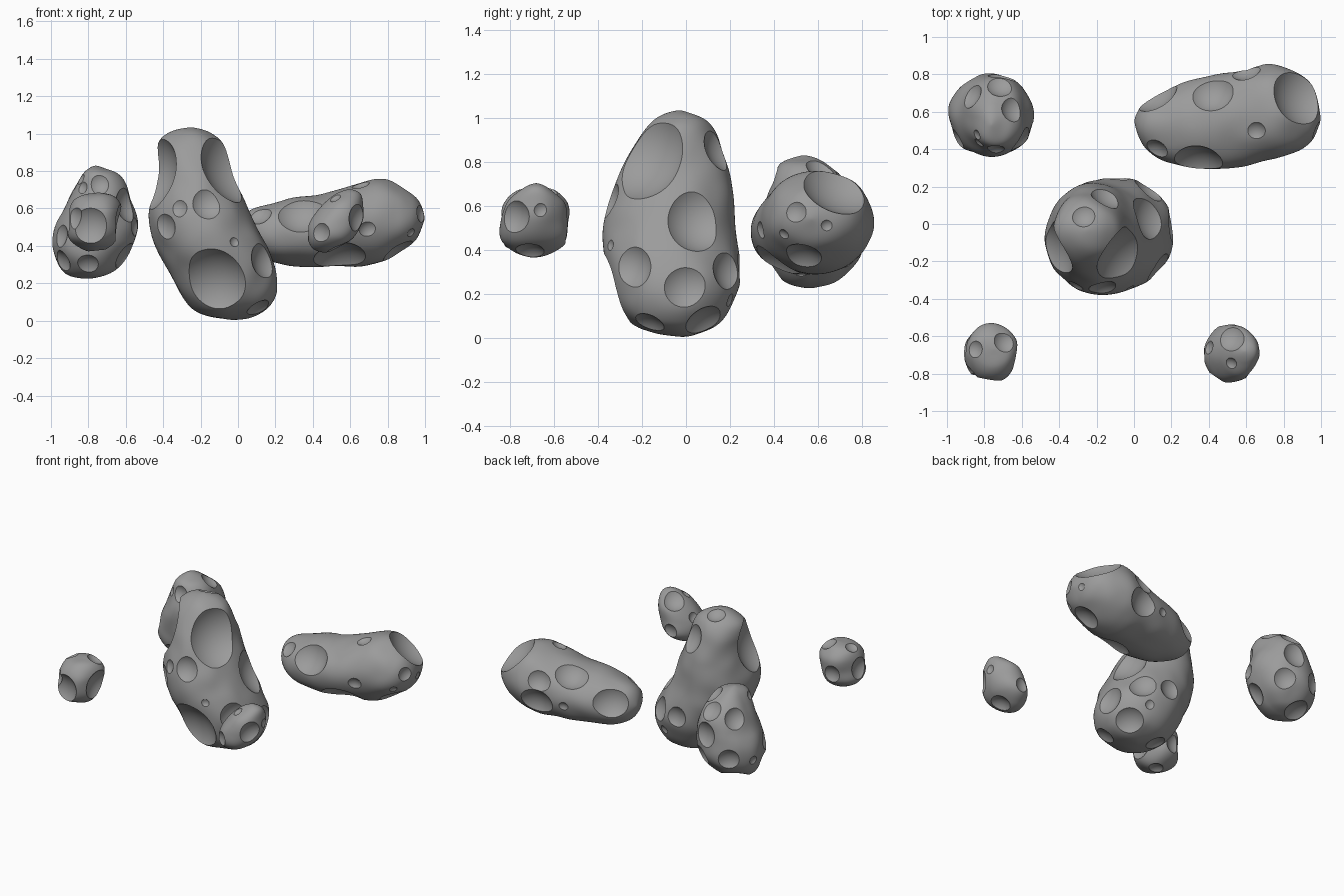
import bpy
import bmesh
import math
from mathutils import Vector, noise
from mathutils.bvhtree import BVHTree

default_cube = bpy.data.objects.get("Cube")
if default_cube:
    bpy.data.objects.remove(default_cube, do_unlink=True)

SEGMENTS, RINGS = 96, 72

# One grey stone for every rock
stone = bpy.data.materials.new("grey_stone")
stone.use_nodes = True
GREY = (.33, .33, .33, 1)
stone.diffuse_color = GREY
shader = next(n for n in stone.node_tree.nodes if n.type == "BSDF_PRINCIPLED")
shader.inputs["Base Color"].default_value = GREY
shader.inputs["Roughness"].default_value = .9


def smooth_sample(stations, s):
    """Spline value of the section bounds at position s along the body."""
    last = len(stations) - 1
    i = min(int(s), last - 1)
    f = s - i
    picks = [stations[min(max(i + k, 0), last)] for k in (-1, 0, 1, 2)]
    return [b + f * (c - a + f * (2 * a - 5 * b + 4 * c - d
                                  + f * (3 * (b - c) + d - a))) / 2
            for a, b, c, d in zip(*picks)]


def build_body(axis, start, end, start_tip, end_tip, sections, bump):
    """Loft elliptical sections (low u, high u, low v, high v) along an axis.
    The sections sit at equal angles of a half circle, so the ends are round."""
    def as_point(t, u, v):
        return Vector((t, u, v)) if axis == "x" else Vector((u, v, t))

    def tip_section(tip):
        return (tip[0], tip[0], tip[1], tip[1])

    stations = [tip_section(start_tip), *sections, tip_section(end_tip)]
    bm = bmesh.new()
    first = bm.verts.new(as_point(start, *start_tip))
    rings = []
    for r in range(1, RINGS):
        angle = math.pi * r / RINGS
        t = start + (end - start) * (1 - math.cos(angle)) / 2
        u0, u1, v0, v1 = smooth_sample(stations, (len(stations) - 1) * r / RINGS)
        ring = []
        for k in range(SEGMENTS):
            a = math.tau * k / SEGMENTS
            ring.append(bm.verts.new(as_point(
                t, (u0 + u1 + (u1 - u0) * math.cos(a)) / 2,
                (v0 + v1 + (v1 - v0) * math.sin(a)) / 2)))
        rings.append(ring)
    last = bm.verts.new(as_point(end, *end_tip))
    for k in range(SEGMENTS):
        n = (k + 1) % SEGMENTS
        bm.faces.new((first, rings[0][n], rings[0][k]))
        bm.faces.new((last, rings[-1][k], rings[-1][n]))
        for low, high in zip(rings, rings[1:]):
            bm.faces.new((low[k], low[n], high[n], high[k]))
    bmesh.ops.recalc_face_normals(bm, faces=bm.faces)
    bm.normal_update()
    # Gentle lumps in the stone
    moves = [v.normal * bump * noise.noise(v.co * 7) for v in bm.verts]
    for vert, move in zip(bm.verts, moves):
        vert.co += move
    bm.normal_update()
    return bm


def aim(side, u, v, middle):
    """Ray start, direction and mid-depth point for a crater seen from a side."""
    far = 3
    if side in ("front", "back"):
        d = Vector((0, 1 if side == "front" else -1, 0))
        mid = Vector((u, middle.y, v))
    elif side in ("right", "left"):
        d = Vector((-1 if side == "right" else 1, 0, 0))
        mid = Vector((middle.x, u, v))
    else:
        d = Vector((0, 0, -1 if side == "top" else 1))
        mid = Vector((u, v, middle.z))
    return mid - d * far, d, mid


def make_rock(name, body, craters, girth, depth=.33):
    """Body with bowl craters (side, u, v, radius) cut out of its surface."""
    bm = build_body(*body)
    tree = BVHTree.FromBMesh(bm)
    middle = sum((v.co for v in bm.verts), Vector()) / len(bm.verts)
    mesh = bpy.data.meshes.new(name)
    bm.to_mesh(mesh)
    bm.free()
    rock = bpy.data.objects.new(name, mesh)
    bpy.context.collection.objects.link(rock)
    cutters = []
    for side, u, v, radius in craters:
        origin, direction, mid = aim(side, u, v, middle)
        point, normal = tree.ray_cast(origin, direction)[:2]
        if point is None:
            point, normal = tree.find_nearest(mid)[:2]
        bowl = depth * radius
        sag = radius ** 2 / (2 * girth)
        ball = (radius ** 2 + bowl ** 2) / (2 * bowl)
        cut_mesh = bpy.data.meshes.new("crater_cutter")
        cut = bmesh.new()
        bmesh.ops.create_icosphere(cut, subdivisions=5, radius=ball)
        cut.to_mesh(cut_mesh)
        cut.free()
        cutter = bpy.data.objects.new("crater_cutter", cut_mesh)
        cutter.location = point + normal * (ball - bowl - sag)
        cutter.hide_render = True
        bpy.context.collection.objects.link(cutter)
        cutters.append(cutter)
        mod = rock.modifiers.new("crater", "BOOLEAN")
        mod.operation = "DIFFERENCE"
        mod.solver = "MANIFOLD"
        mod.object = cutter
    # Keep the carved result and drop the cutters
    graph = bpy.context.evaluated_depsgraph_get()
    carved = bpy.data.meshes.new_from_object(rock.evaluated_get(graph))
    rock.modifiers.clear()
    rock.data = carved
    for cutter in cutters:
        bpy.data.objects.remove(cutter, do_unlink=True)
    carved.materials.clear()
    carved.materials.append(stone)
    bpy.ops.object.select_all(action="DESELECT")
    rock.select_set(True)
    bpy.context.view_layer.objects.active = rock
    bpy.ops.object.shade_smooth_by_angle(angle=math.radians(25))


# Tall central rock with a narrow neck
make_rock("tall_rock", (
    "z", 0, 1.035, (-.04, -.02), (-.25, -.03),
    [(-.25, .17, -.25, .15), (-.37, .21, -.345, .245), (-.475, .095, -.375, .225),
     (-.43, -.025, -.285, .19), (-.42, -.09, -.17, .11)], .01), [
    ("front", -.11, .2, .155), ("front", -.17, .62, .075),
    ("front", -.31, .6, .045), ("front", -.39, .5, .07),
    ("front", -.02, .42, .025), ("left", -.13, .8, .15),
    ("right", -.17, .83, .165), ("right", -.24, .32, .09),
    ("right", .04, .53, .12), ("right", 0, .23, .095),
    ("right", .19, .3, .085), ("right", .2, .17, .03),
    ("right", -.17, .06, .075), ("right", .09, .07, .095),
    ("back", -.15, .85, .09), ("back", -.1, .31, .07),
    ("bottom", -.17, .02, .07), ("top", -.27, .04, .06),
], .37)

# Long rock lying on its side
make_rock("long_rock", (
    "x", 0, 1, (.55, .48), (.57, .54),
    [(.4, .66, .36, .585), (.31, .75, .3, .645), (.3, .81, .29, .69),
     (.35, .85, .31, .76), (.42, .76, .41, .68)], .01), [
    ("top", .89, .69, .15), ("right", .5, .57, .05),
    ("right", .64, .51, .025), ("right", .445, .47, .025),
    ("right", .535, .365, .085), ("top", .42, .69, .09),
    ("top", .6, .81, .07), ("top", .655, .5, .045),
    ("front", .34, .57, .11), ("top", .12, .4, .06),
    ("front", .54, .33, .12), ("front", .69, .49, .04),
    ("top", .11, .68, .11), ("back", .62, .45, .095),
    ("back", .42, .46, .03),
], .28)

# Upright pitted rock at the back
make_rock("pitted_rock", (
    "z", .22, .83, (-.78, .57), (-.76, .53),
    [(-.92, -.66, .445, .69), (-.99, -.57, .375, .79), (-.965, -.54, .36, .8),
     (-.89, -.58, .38, .76), (-.83, -.65, .42, .65)], .015), [
    ("front", -.74, .73, .05), ("front", -.83, .71, .03),
    ("front", -.6, .62, .075), ("front", -.8, .3, .06),
    ("front", -.6, .34, .075), ("front", -.94, .32, .06),
    ("top", -.65, .61, .065), ("top", -.84, .475, .03),
    ("top", -.72, .74, .07), ("left", .68, .675, .07),
    ("back", -.88, .41, .07), ("left", .64, .39, .03),
    ("left", .45, .45, .06), ("back", -.7, .56, .08),
    ("back", -.65, .38, .07), ("right", .5, .5, .05),
    ("bottom", -.84, .65, .085),
], .25)

# Small knobbly rock at the front
make_rock("knobbly_rock", (
    "z", .36, .69, (-.77, -.69), (-.75, -.67),
    [(-.83, -.7, -.76, -.62), (-.9, -.65, -.84, -.55), (-.91, -.625, -.85, -.54),
     (-.895, -.62, -.83, -.54), (-.85, -.66, -.77, -.59)], .015), [
    ("front", -.79, .49, .095), ("right", -.7, .52, .09),
    ("left", -.68, .53, .065), ("left", -.8, .55, .055),
    ("top", -.69, -.63, .055), ("top", -.85, -.67, .045),
    ("back", -.78, .5, .055), ("bottom", -.76, -.68, .05),
], .17)

# Small round rock at the front
make_rock("round_rock", (
    "z", .36, .7, (.46, -.7), (.59, -.68),
    [(.4, .53, -.78, -.62), (.375, .62, -.845, -.545), (.385, .665, -.845, -.545),
     (.45, .665, -.81, -.555), (.52, .65, -.74, -.62)], .01), [
    ("right", -.78, .55, .07), ("front", .44, .47, .055),
    ("right", -.66, .58, .03), ("right", -.71, .39, .06),
    ("top", .52, -.61, .07), ("top", .52, -.745, .03),
    ("top", .4, -.66, .035), ("back", .5, .47, .05),
    ("left", -.7, .47, .04),
], .17)
